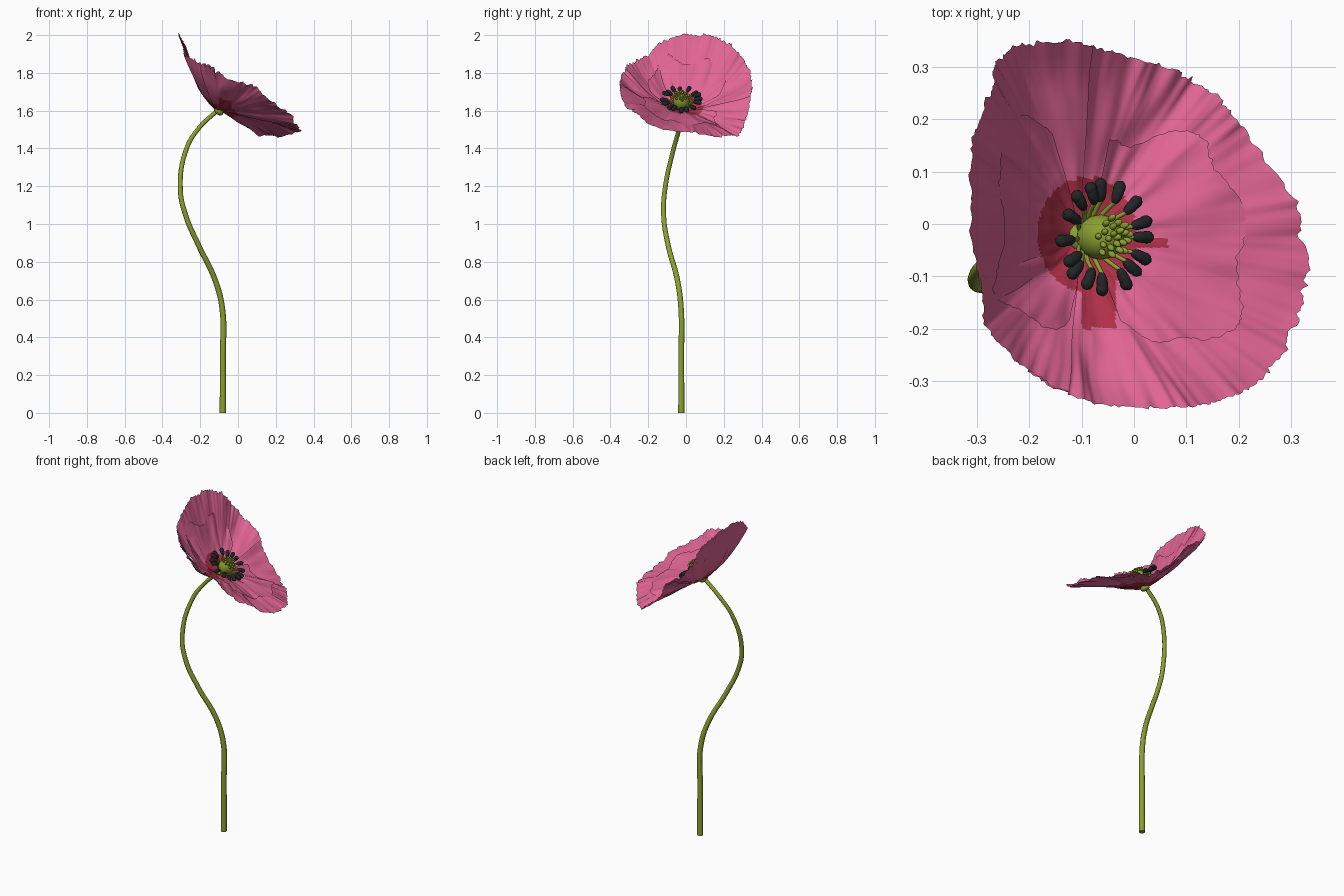
import bpy, bmesh, math
from mathutils import Vector, Matrix, noise

cube = bpy.data.objects.get("Cube")
if cube:
    bpy.data.objects.remove(cube, do_unlink=True)


def material(name, rgb):
    m = bpy.data.materials.new(name)
    m.use_nodes = True
    m.diffuse_color = (*rgb, 1)
    bsdf = m.node_tree.nodes["Principled BSDF"]
    bsdf.inputs["Base Color"].default_value = (*rgb, 1)
    bsdf.inputs["Roughness"].default_value = 0.7
    return m


PINK = material("petal pink", (0.75, 0.13, 0.29))
RED = material("blotch red", (0.43, 0.03, 0.065))
GREEN = material("stem green", (0.26, 0.35, 0.03))
BLACK = material("anther black", (0.016, 0.018, 0.02))

BASE = Vector((-0.1, -0.025, 1.6))
AXIS = Vector((0.6, 0, 0.8))
SIDE = Vector((0, 1, 0))
UP = SIDE.cross(AXIS)


def finish(name, bm, *mats):
    mesh = bpy.data.meshes.new(name)
    bm.to_mesh(mesh)
    bm.free()
    for m in mats:
        mesh.materials.append(m)
    for p in mesh.polygons:
        p.use_smooth = True
    ob = bpy.data.objects.new(name, mesh)
    bpy.context.collection.objects.link(ob)
    return ob


def tube(name, paths, mat, radius, sides=2):
    """Bevelled curve; each path point is (position, radius factor)."""
    cu = bpy.data.curves.new(name, "CURVE")
    cu.dimensions = "3D"
    cu.bevel_depth = radius
    cu.bevel_resolution = sides
    cu.use_fill_caps = True
    cu.resolution_u = 8
    for path in paths:
        sp = cu.splines.new("BEZIER")
        sp.bezier_points.add(len(path) - 1)
        for bp, (co, r) in zip(sp.bezier_points, path):
            bp.co, bp.radius = co, r
            bp.handle_left_type = bp.handle_right_type = "AUTO"
    cu.materials.append(mat)
    ob = bpy.data.objects.new(name, cu)
    bpy.context.collection.objects.link(ob)


def blob(bm, centre, along, length, width, seg=10):
    """Ellipsoid stretched along a direction."""
    rot = along.to_track_quat("Z", "Y").to_matrix().to_4x4()
    mat = Matrix.Translation(centre) @ rot @ Matrix.Diagonal((width, width, length, 1))
    bmesh.ops.create_uvsphere(bm, u_segments=seg, v_segments=seg - 2, radius=1, matrix=mat)


# Stem
STEM = [(-.08, -.025, 0), (-.08, -.025, .3), (-.083, -.026, .55), (-.12, -.045, .7),
        (-.21, -.095, .89), (-.275, -.118, 1.04), (-.305, -.112, 1.18),
        (-.272, -.065, 1.4), (-.205, -.035, 1.51), (-.11, -.025, 1.6)]
tube("stem", [[(p, 1 - 0.32 * p[2] / 1.6) for p in STEM]], GREEN, 0.017, 3)

# Flower rim, listed anticlockwise from the outer right
RIM = [Vector(p) for p in (
    (.32, -.12, 1.49), (.31, .03, 1.48), (.21, .19, 1.475), (.11, .275, 1.465),
    (0, .315, 1.54), (-.12, .345, 1.68), (-.24, .335, 1.81), (-.29, .25, 1.92),
    (-.32, .12, 1.99), (-.305, -.08, 1.98), (-.275, -.2, 1.9), (-.18, -.3, 1.84),
    (-.06, -.345, 1.78), (.08, -.35, 1.73), (.2, -.33, 1.65), (.28, -.25, 1.57))]
N = len(RIM)


def rim(u):
    i = math.floor(u)
    f = u - i
    a, b, c, d = (RIM[(i + k) % N] for k in (-1, 0, 1, 2))
    return b + (c - a) * f / 2 + (2 * a - 5 * b + 4 * c - d) * f * f / 2 \
        + (3 * b - a - 3 * c + d) * f ** 3 / 2


def surface(u, t, reach, lift, seed):
    """Point on the cupped, crumpled flower; t runs from the base to the rim."""
    edge = rim(u)
    a = u * math.tau / N
    ring = Vector((math.cos(a), math.sin(a), seed))
    ragged = noise.noise(ring * 14) * 0.02 + noise.noise(ring * 45) * 0.022
    t *= reach * (1 + ragged * t)
    out = edge - BASE
    power = 1.15 + min(1, max(0, out.z / 0.3)) * 0.75
    p = BASE + Vector((out.x * t, out.y * t, out.z * t ** power))
    fold = noise.noise(ring * 2.6 + Vector((0, 0, t * 1.2)))
    crease = noise.noise(ring * 6 + Vector((0, 0, t * 3)))
    frill = noise.noise(ring * 18)
    return p + AXIS * (lift * min(1, t * 3) + t * (fold * 0.028 + crease * 0.014)
                       + frill * 0.012 * t ** 5)


def is_blotch(c):
    disc = ((c.x + 0.09) / 0.095) ** 2 + ((c.y + 0.02) / 0.11) ** 2 < 1
    streak = -0.1 < c.x < -0.035 and -0.2 < c.y < -0.1
    fleck = 0 < c.x < 0.065 and abs(c.y + 0.036) < 0.009
    return disc or streak or fleck


def petal(name, start, end, reach, lift, seed, rounding=0.0):
    bm = bmesh.new()
    cols, rows = int((end - start) * 20), 40
    grid = []
    for i in range(cols + 1):
        s = i / cols
        u = start + (end - start) * s
        r = reach * (1 - rounding * abs(2 * s - 1) ** 4)
        if rounding:
            r *= 1 + 0.22 * noise.noise(Vector((u * 0.9, seed, 0)))
        grid.append([bm.verts.new(surface(u, 0.02 + 0.98 * j / rows, r, lift, seed))
                     for j in range(rows + 1)])
    for a, b in zip(grid, grid[1:]):
        for j in range(rows):
            f = bm.faces.new((a[j], a[j + 1], b[j + 1], b[j]))
            f.material_index = int(is_blotch(f.calc_center_median()))
    finish(name, bm, PINK, RED)


# Two broad outer petals and two shorter inner ones overlapping them
petal("outer_petal_left", 10.8, 21.4, 1.0, 0.0, 2)
petal("outer_petal_right", 4.8, 11.4, 1.0, 0.008, 2)
petal("inner_petal_right", 12.6, 20.2, 0.72, 0.02, 5, 0.3)
petal("inner_petal_left", 5.8, 11.2, 0.8, 0.018, 8, 0.3)

# Receptacle under the flower
bm = bmesh.new()
blob(bm, BASE - AXIS * 0.004, AXIS, 0.018, 0.028, 14)
finish("receptacle", bm, GREEN)

# Seed pod with knobbly stigma
CORE = BASE + AXIS * 0.075
bm = bmesh.new()
blob(bm, CORE - AXIS * 0.015, AXIS, 0.05, 0.043, 20)
for k in range(22):
    a = k * 2.4
    r = 0.0085 * math.sqrt(k)
    out = UP * math.cos(a) + SIDE * math.sin(a)
    blob(bm, CORE + out * r + AXIS * (0.036 - 9 * r * r), AXIS + out * 0.5, 0.011, 0.0065, 8)
finish("seed_pod", bm, GREEN)

# Ring of stamens
COUNT = 16
bm = bmesh.new()
threads = []
for k in range(COUNT):
    a = math.tau * (k + 0.25 * math.sin(k * 5)) / COUNT
    out = UP * math.cos(a) + SIDE * math.sin(a)
    high = CORE + AXIS * (0.006 * math.sin(k * 3))
    tip = high + out * 0.072
    threads.append([(BASE + out * 0.015 + AXIS * 0.02, 1),
                    (BASE + out * 0.05 + AXIS * 0.05, 1), (tip, 0.9)])
    blob(bm, high + out * 0.09, out + AXIS * 0.15, 0.024, 0.0115)
    blob(bm, high + out * 0.1, out, 0.013, 0.0125)
finish("anthers", bm, BLACK)
tube("filaments", threads, GREEN, 0.0045, 1)
